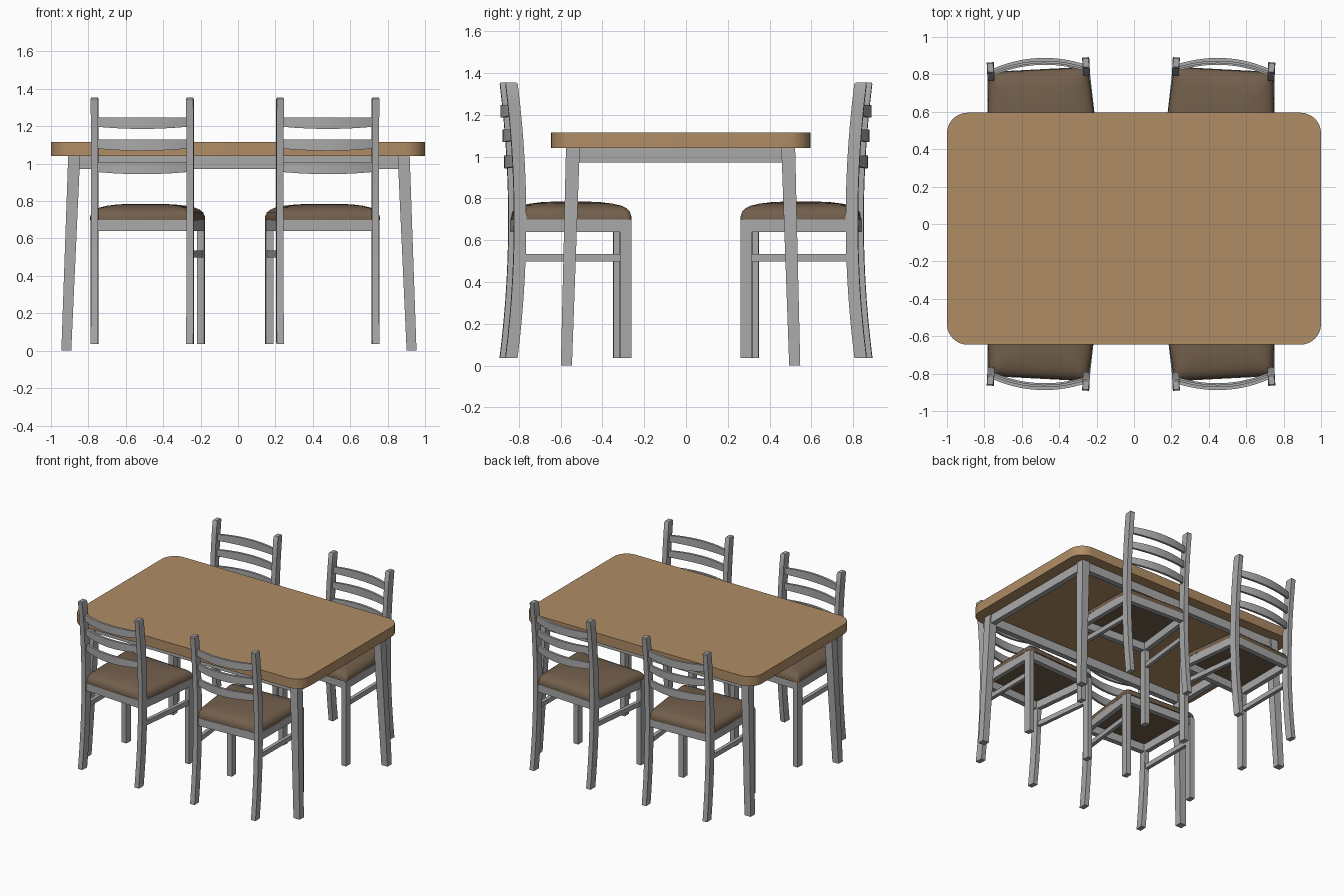
import bpy, bmesh, math
from mathutils import Matrix, Vector

if "Cube" in bpy.data.objects:
    bpy.data.objects.remove(bpy.data.objects["Cube"])


def material(name, rgb):
    m = bpy.data.materials.new(name)
    m.diffuse_color = (*rgb, 1)
    m.use_nodes = True
    m.node_tree.nodes["Principled BSDF"].inputs["Base Color"].default_value = m.diffuse_color
    return m


WOOD = material("light wood", (0.43, 0.265, 0.13))
GREY = material("grey frame", (0.40, 0.40, 0.40))
BROWN = material("brown cushion", (0.17, 0.115, 0.072))


def loft(name, rings, mat, M=Matrix(), smooth=False):
    """Skin a list of equal-length point rings and cap both ends."""
    bm = bmesh.new()
    vr = [[bm.verts.new(M @ Vector(p)) for p in r] for r in rings]
    n = len(rings[0])
    for a, b in zip(vr, vr[1:]):
        for i in range(n):
            j = (i + 1) % n
            bm.faces.new((a[i], a[j], b[j], b[i]))
    bm.faces.new(vr[0])
    bm.faces.new(vr[-1])
    bmesh.ops.recalc_face_normals(bm, faces=bm.faces)
    me = bpy.data.meshes.new(name)
    bm.to_mesh(me)
    bm.free()
    me.materials.append(mat)
    ob = bpy.data.objects.new(name, me)
    bpy.context.collection.objects.link(ob)
    if smooth:
        bpy.ops.object.select_all(action='DESELECT')
        ob.select_set(True)
        bpy.context.view_layer.objects.active = ob
        bpy.ops.object.shade_smooth_by_angle(angle=math.radians(35))
    return ob


def rect(cx, cy, z, wx, wy):
    return [(cx + sx * wx / 2, cy + sy * wy / 2, z)
            for sx, sy in ((-1, -1), (1, -1), (1, 1), (-1, 1))]


def rounded(x0, x1, y0, y1, r, z, n=8):
    pts = []
    for k, (cx, cy) in enumerate(((x1 - r, y1 - r), (x0 + r, y1 - r),
                                  (x0 + r, y0 + r), (x1 - r, y0 + r))):
        for i in range(n + 1):
            a = math.pi / 2 * (k + i / n)
            pts.append((cx + r * math.cos(a), cy + r * math.sin(a), z))
    return pts


def rail(name, a, b, z0, z1, t, M=Matrix()):
    """Straight horizontal bar from a to b (xy), thickness t."""
    a, b = Vector(a), Vector(b)
    d = (b - a).normalized()
    s = Vector((-d.y, d.x)) * t / 2
    rings = [[(*(p - s), z0), (*(p + s), z0), (*(p + s), z1), (*(p - s), z1)]
             for p in (a, b)]
    loft(name, rings, GREY, M)


# ---- Table ----
loft("table_top", [rounded(-1, 1, -0.645, 0.595, 0.11, z) for z in (1.04, 1.115)],
     WOOD, smooth=True)
TX, TY = 0.005, -0.026
for sx in (-1, 1):
    for sy in (-1, 1):
        loft("table_leg", [rect(TX + sx * 0.923, TY + sy * 0.546, 0, 0.053, 0.053),
                           rect(TX + sx * 0.881, TY + sy * 0.515, 1.04, 0.064, 0.066)], GREY)
for s in (-1, 1):
    rail("table_apron_long", (TX - 0.87, TY + s * 0.517), (TX + 0.87, TY + s * 0.517),
         0.972, 1.04, 0.042)
    rail("table_apron_short", (TX + s * 0.883, TY - 0.5), (TX + s * 0.883, TY + 0.5),
         0.972, 1.04, 0.042)

# ---- Chair (local origin between the rear posts, facing -y) ----
PX, FX, FY = 0.2555, 0.285, -0.503      # post half-spacing, front leg position


def sweep(z):
    """Backward curve of the rear posts."""
    return 0.042 * ((z - 0.695) / 0.66) ** 2


def cushion_ring(inset, z):
    r = 0.025 + inset * 0.3
    ring = rounded(-1 + inset / 0.29, 1 - inset / 0.29, -0.532 + inset, 0.017 - inset, r, z, 5)
    ring = []
    for x, y, zz in rounded(-0.29 + inset, 0.29 - inset, -0.532 + inset, 0.017 - inset, r, z, 5):
        ring.append((x * (0.31 - 0.083 * (y + 0.53)) / 0.29, y, zz))
    return ring


def chair(M):
    for s in (-1, 1):
        zs = [0.037 + (1.347 - 0.037) * i / 14 for i in range(15)]
        rings = [rect(s * PX, sweep(z), z, 0.038, 0.058) for z in zs]
        rings.append(rect(s * PX, sweep(1.355), 1.355, 0.03, 0.046))
        loft("rear_post", rings, GREY, M, True)
        loft("front_leg", [rect(s * FX, FY, z, 0.040, 0.055) for z in (0.037, 0.70)], GREY, M)
        rail("seat_side_rail", (s * PX, 0), (s * FX, FY), 0.64, 0.70, 0.036, M)
        rail("side_stretcher", (s * PX, 0), (s * FX, FY), 0.498, 0.535, 0.028, M)
    rail("seat_front_rail", (-FX, FY), (FX, FY), 0.64, 0.70, 0.04, M)
    rail("seat_rear_rail", (-PX, 0), (PX, 0), 0.64, 0.70, 0.04, M)
    # bowed ladder-back slats, slightly deeper in the middle
    for top in (1.247, 1.130, 1.005):
        rings = []
        for i in range(17):
            u = -1 + i / 8
            y = sweep(top - 0.03) - 0.004 + 0.049 * (1 - u * u)
            z0 = top - 0.061 + 0.013 * u * u
            rings.append([(u * PX, y - 0.009, z0), (u * PX, y + 0.009, z0),
                          (u * PX, y + 0.009, top), (u * PX, y - 0.009, top)])
        loft("back_slat", rings, GREY, M, True)
    # domed cushion
    prof = [(0, 0.70), (0.001, 0.718), (0.008, 0.738), (0.022, 0.753), (0.045, 0.765),
            (0.085, 0.775), (0.14, 0.782), (0.2, 0.785)]
    loft("seat_cushion", [cushion_ring(i, z) for i, z in prof], BROWN, M, True)


# four chairs, mirrored left/right about x = -0.016 and front/back about y = 0
base = Matrix.Translation((-0.494, 0.807, 0)) @ Matrix.Rotation(math.radians(3), 4, 'Z')
for sx in (1, -1):
    for sy in (1, -1):
        chair(Matrix.Translation((-0.016, 0, 0)) @ Matrix.Diagonal((sx, sy, 1, 1)) @ base)
